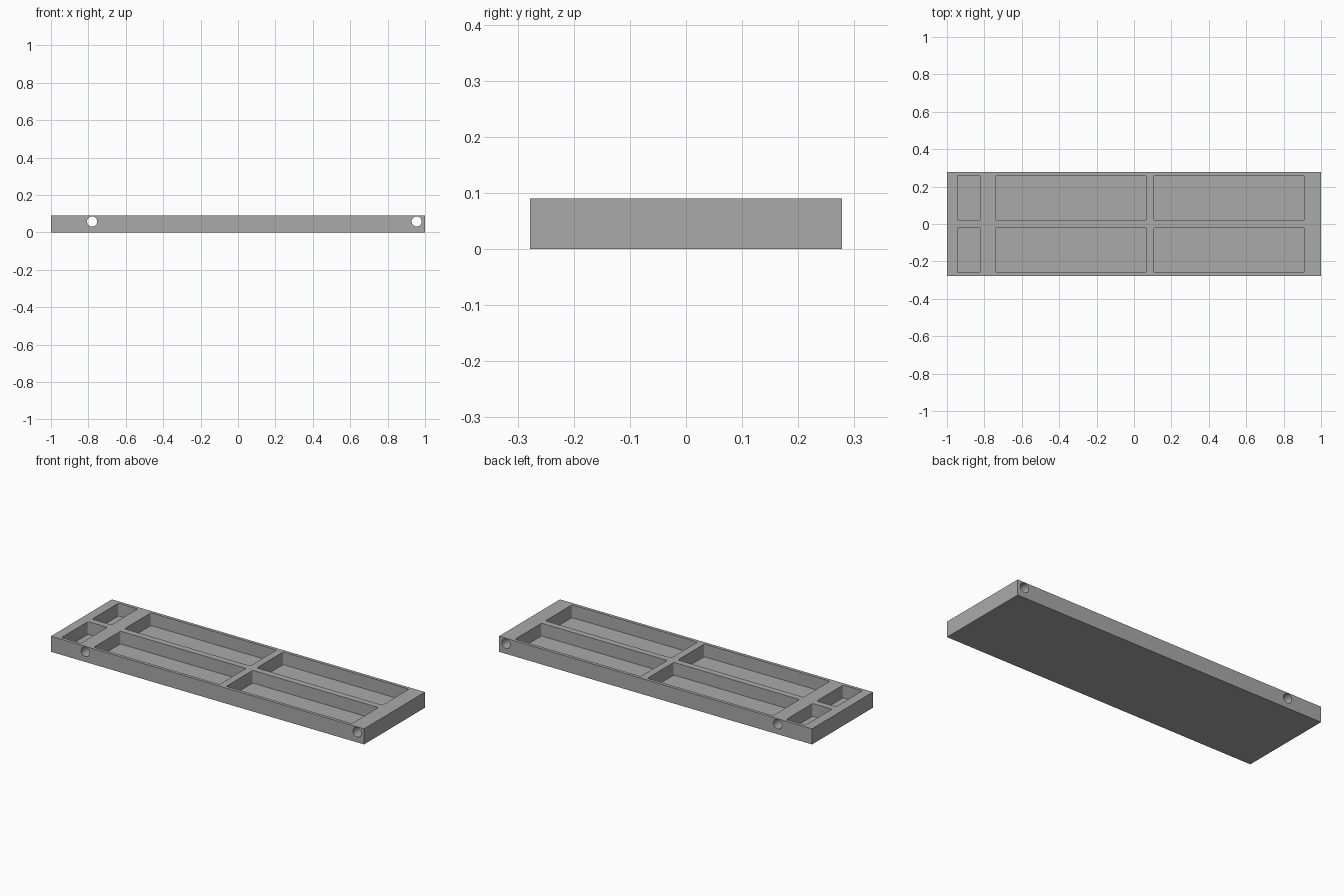
import bpy, bmesh, math
from mathutils import Matrix, Vector

if "Cube" in bpy.data.objects:
    bpy.data.objects.remove(bpy.data.objects["Cube"], do_unlink=True)

LENGTH, WIDTH, HEIGHT = 2.0, 0.556, 0.09
RIM, FLOOR = 0.0185, 0.0165
CORNER = 0.008

grey = bpy.data.materials.new("plain grey")
grey.use_nodes = True
colour = (0.4, 0.4, 0.4, 1)
grey.diffuse_color = colour
grey.node_tree.nodes["Principled BSDF"].inputs["Base Color"].default_value = colour


def add_box(bm, low, high):
    low, high = Vector(low), Vector(high)
    matrix = Matrix.Translation((low + high) / 2) @ Matrix.Diagonal((*(high - low), 1))
    return bmesh.ops.create_cube(bm, size=1, matrix=matrix)["verts"]


def make_object(name, bm):
    mesh = bpy.data.meshes.new(name)
    bm.to_mesh(mesh)
    bm.free()
    mesh.materials.append(grey)
    obj = bpy.data.objects.new(name, mesh)
    bpy.context.collection.objects.link(obj)
    return obj


# Solid tray block
bm = bmesh.new()
add_box(bm, (-LENGTH / 2, -WIDTH / 2, 0), (LENGTH / 2, WIDTH / 2, HEIGHT))
tray = make_object("compartment_tray", bm)

# Two rows of three pockets with rounded upright corners
bm = bmesh.new()
for x0, x1 in ((-0.945, -0.822), (-0.738, 0.065), (0.107, 0.91)):
    for y0, y1 in ((RIM, WIDTH / 2 - RIM), (RIM - WIDTH / 2, -RIM)):
        verts = add_box(bm, (x0, y0, FLOOR), (x1, y1, HEIGHT + 0.05))
        edges = {e for v in verts for e in v.link_edges
                 if abs(e.verts[0].co.z - e.verts[1].co.z) > 0.05}
        bmesh.ops.bevel(bm, geom=list(edges), offset=CORNER, segments=4,
                        profile=0.5, affect="EDGES")

# Two round holes running right through from front to back
for x in (-0.78, 0.955):
    matrix = Matrix.Translation((x, 0, 0.058)) @ Matrix.Rotation(math.pi / 2, 4, "X")
    bmesh.ops.create_cone(bm, cap_ends=True, segments=32, radius1=0.027,
                          radius2=0.027, depth=WIDTH + 0.1, matrix=matrix)
bmesh.ops.recalc_face_normals(bm, faces=bm.faces)
cutter = make_object("pocket_cutter", bm)
cutter.hide_render = True

# Cut, then discard the cutter
cut = tray.modifiers.new("pockets", "BOOLEAN")
cut.operation = "DIFFERENCE"
cut.solver = "EXACT"
cut.object = cutter
bpy.context.view_layer.objects.active = tray
tray.select_set(True)
cutter.select_set(False)
bpy.ops.object.modifier_apply(modifier=cut.name)
bpy.data.objects.remove(cutter, do_unlink=True)
bpy.ops.object.shade_smooth_by_angle(angle=math.radians(30))
